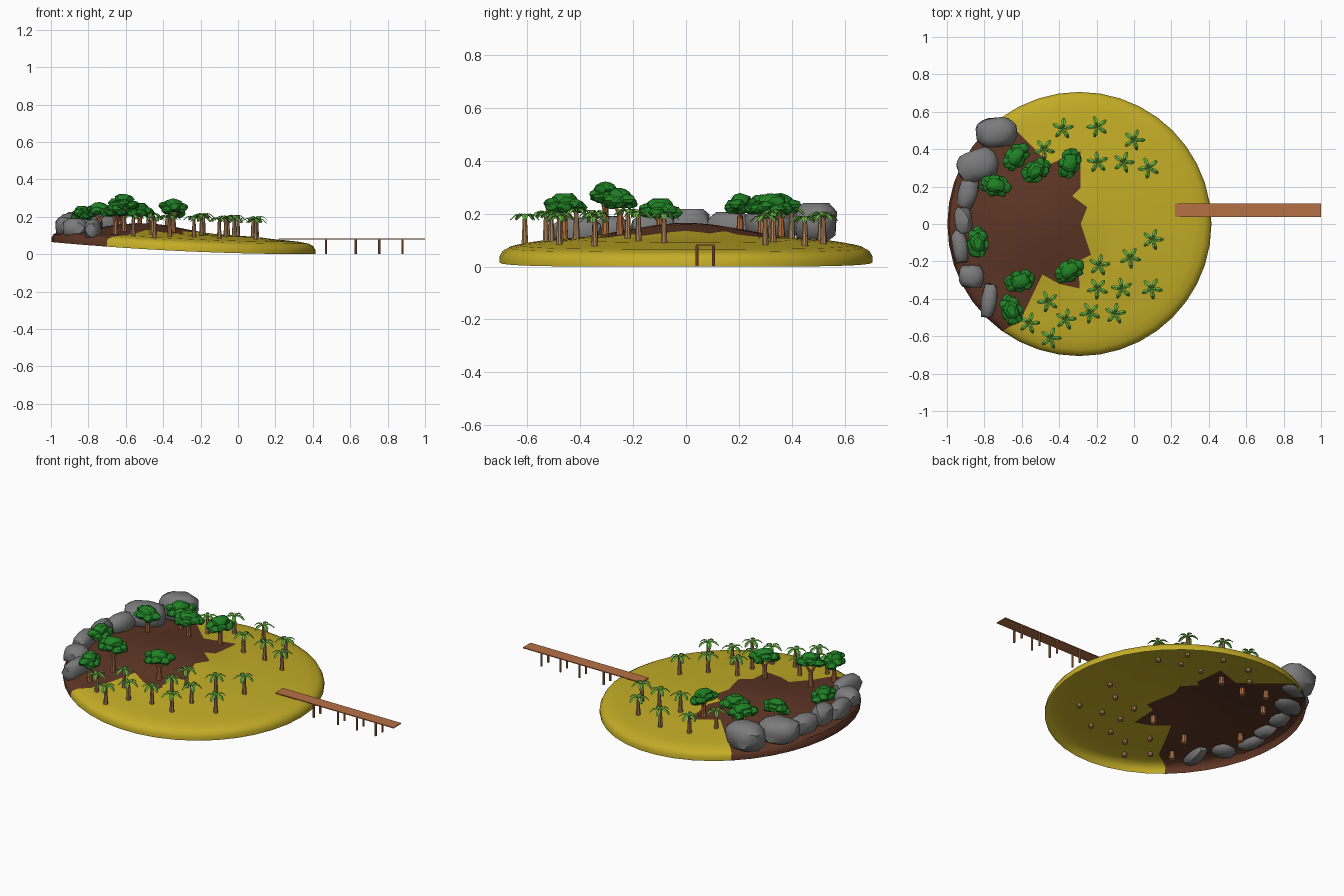
import bpy, bmesh, math, random
from mathutils import Vector, Matrix
from mathutils.geometry import intersect_point_line

random.seed(4)
cube = bpy.data.objects.get("Cube")
if cube:
    bpy.data.objects.remove(cube)


def material(name, rgb):
    m = bpy.data.materials.new(name)
    m.use_nodes = True
    m.diffuse_color = (*rgb, 1)
    m.node_tree.nodes["Principled BSDF"].inputs["Base Color"].default_value = (*rgb, 1)
    return m


SAND = material("sand yellow", (0.55, 0.42, 0.02))
SOIL = material("soil brown", (0.11, 0.036, 0.018))
STONE = material("stone grey", (0.2, 0.2, 0.2))
FROND = material("frond green", (0.15, 0.5, 0.06))
LEAF = material("leaf green", (0.014, 0.22, 0.018))
TAN = material("palm bark tan", (0.42, 0.23, 0.1))
BARK = material("tree bark orange", (0.45, 0.16, 0.055))
PLANK = material("plank brown", (0.47, 0.16, 0.06))


def to_mesh(name, bm, mats):
    mesh = bpy.data.meshes.new(name)
    bm.to_mesh(mesh)
    bm.free()
    for m in mats:
        mesh.materials.append(m)
    return mesh


def place(name, mesh, loc=(0, 0, 0), turn=0, smooth=None):
    ob = bpy.data.objects.new(name, mesh)
    bpy.context.collection.objects.link(ob)
    ob.location = loc
    ob.rotation_euler.z = turn
    if smooth:
        bpy.ops.object.select_all(action='DESELECT')
        ob.select_set(True)
        bpy.context.view_layer.objects.active = ob
        bpy.ops.object.shade_smooth_by_angle(angle=math.radians(smooth))
    return ob


def limb(bm, a, b, r1, r2, sides=8):
    """Tapered stick from a to b."""
    a, b = Vector(a), Vector(b)
    rot = (b - a).to_track_quat('Z', 'Y').to_matrix().to_4x4()
    bmesh.ops.create_cone(bm, cap_ends=True, segments=sides, radius1=r1, radius2=r2,
                          depth=(b - a).length, matrix=Matrix.Translation((a + b) / 2) @ rot)


# Island: open domed shell, raised toward the rocky end
CX, R = -0.292, 0.706
PROFILE = [(1.0, 0), (1.0, 0.022), (0.985, 0.042), (0.95, 0.056), (0.88, 0.066), (0.78, 0.073),
           (0.68, 0.079), (0.57, 0.088), (0.46, 0.092), (0.36, 0.095), (0.27, 0.097),
           (0.18, 0.099), (0.09, 0.1), (0.0, 0.1)]


def lift(x, y):
    tilt = 0.065 * max(0, (0.414 - x) / 1.412) ** 2
    d = min(1, math.hypot(x + 0.5, y) / 0.41)
    return tilt + 0.042 * (1 - d * d * (3 - 2 * d))


def ground(x, y):
    f = min(1, math.hypot(x - CX, y) / R)
    for (f1, z1), (f0, z0) in zip(PROFILE[1:], PROFILE[2:]):
        if f0 <= f <= f1:
            return z0 + (z1 - z0) * (f - f0) / (f1 - f0) + lift(x, y)
    return lift(x, y)


bm = bmesh.new()
SEG = 40
rings = []
for f, z in PROFILE[:-1]:
    ring = []
    for i in range(SEG):
        a = math.tau * i / SEG
        x, y = CX + R * f * math.cos(a), R * f * math.sin(a)
        ring.append(bm.verts.new((x, y, z + lift(x, y))))
    rings.append(ring)
peak = bm.verts.new((CX, 0, PROFILE[-1][1] + lift(CX, 0)))
for i in range(SEG):
    j = (i + 1) % SEG
    for low, high in zip(rings, rings[1:]):
        bm.faces.new((low[i], low[j], high[j], high[i]))
    bm.faces.new((rings[-1][i], rings[-1][j], peak))

# Jagged soil patch cut into the shell
PATCH = [Vector(p) for p in [(-0.7, -0.8), (-0.7, -0.57), (-0.61, -0.52), (-0.49, -0.27), (-0.4, -0.32),
         (-0.29, -0.345), (-0.3, -0.2), (-0.23, -0.165), (-0.285, 0), (-0.25, 0.09), (-0.33, 0.15),
         (-0.285, 0.195), (-0.285, 0.39), (-0.37, 0.355), (-0.45, 0.32), (-0.57, 0.44),
         (-0.7, 0.57), (-0.7, 0.8), (-1.2, 0.8), (-1.2, -0.8)]]
EDGES = list(zip(PATCH, PATCH[1:] + PATCH[:1]))


def overlaps(face, p, q):
    return all(min(v.co[k] for v in face.verts) <= max(p[k], q[k]) + 0.005 and
               max(v.co[k] for v in face.verts) >= min(p[k], q[k]) - 0.005 for k in (0, 1))


def inside(c):
    hit = False
    for p, q in EDGES:
        if (p.y > c.y) != (q.y > c.y) and c.x < p.x + (q.x - p.x) * (c.y - p.y) / (q.y - p.y):
            hit = not hit
    return hit


for p, q in EDGES[:17]:
    faces = [f for f in bm.faces if overlaps(f, p, q)]
    geom = faces + list({e for f in faces for e in f.edges}) + list({v for f in faces for v in f.verts})
    d = q - p
    bmesh.ops.bisect_plane(bm, geom=geom, dist=1e-5, plane_co=(p.x, p.y, 0), plane_no=(d.y, -d.x, 0))
for f in bm.faces:
    f.material_index = int(inside(f.calc_center_median()))
place("island", to_mesh("island", bm, [SAND, SOIL]), smooth=35)


# Palms: tapered trunk with five drooping folded fronds
def palm_mesh():
    bm = bmesh.new()
    limb(bm, (0, 0, -0.02), (0, 0, 0.1), 0.014, 0.008)
    for f in bm.faces:
        f.material_index = 1
    for k in range(5):
        turn = Matrix.Rotation(math.tau * k / 5, 3, 'Z')
        rows = []
        for r, z, w in [(0, 0.1, 0.004), (0.02, 0.113, 0.01), (0.04, 0.108, 0.012), (0.058, 0.09, 0.005)]:
            rows.append([bm.verts.new(turn @ Vector((r, s * w, z - abs(s) * 0.004))) for s in (-1, 0, 1)])
        for a, b in zip(rows, rows[1:]):
            for s in (0, 1):
                bm.faces.new((a[s], b[s], b[s + 1], a[s + 1]))
    return to_mesh("palm", bm, [FROND, TAN])


palm = palm_mesh()
for x, y in [(-.38, .51), (-.195, .52), (0, .45), (-.48, .4), (-.195, .33), (-.055, .33), (.08, .3),
             (.1, -.083), (-.02, -.18), (-.185, -.22), (-.195, -.345), (-.065, -.345), (.095, -.345),
             (-.46, -.415), (-.365, -.51), (-.235, -.475), (-.1, -.48), (-.56, -.53), (-.445, -.61)]:
    place("palm", palm, (x, y, ground(x, y)), random.uniform(0, math.tau))


# Broad trees: forked trunk under a cluster of faceted leaf clumps
def blob(bm, centre, size, detail, rough):
    made = bmesh.ops.create_icosphere(bm, subdivisions=detail, radius=1)["verts"]
    for v in made:
        v.co = Vector(centre) + Vector(c * s for c, s in zip(v.co * random.uniform(1 - rough, 1 + rough), size))


def crown_mesh():
    bm = bmesh.new()
    blob(bm, (0, 0, 0.012), (0.055, 0.04, 0.032), 2, 0.14)
    for k in range(7):
        a = math.tau * k / 7
        blob(bm, (0.053 * math.cos(a), 0.03 * math.sin(a), random.uniform(-0.02, 0.006)),
             (0.034, 0.03, 0.021), 2, 0.16)
    return to_mesh("crown", bm, [LEAF])


crowns = [crown_mesh() for _ in range(3)]
for i, (x, y, turn, z) in enumerate([(-.63, .36, 50, .235), (-.525, .285, 30, .23), (-.345, .325, 70, .235),
                                     (-.74, .205, -10, .235), (-.835, -.1, 90, .215), (-.61, -.305, 15, .28),
                                     (-.345, -.25, 30, .255), (-.655, -.46, 110, .235)]):
    h = ground(x, y) - z
    bm = bmesh.new()
    limb(bm, (0, 0, h - 0.045), (0, 0, h * 0.4), 0.017, 0.011)
    for s in (-1, 1):
        limb(bm, (0, 0, h * 0.5), (s * 0.04, s * 0.01, 0), 0.008, 0.005, 6)
    place("tree_trunk", to_mesh("tree_trunk", bm, [BARK]), (x, y, z), math.radians(turn), 40)
    place("tree_crown", crowns[i % 3], (x, y, z), math.radians(turn))

# Boulders along the high rim: position, half sizes, turn
for x, y, z, sx, sy, sz, turn in [(-.735, .49, .165, .118, .085, .082, 5), (-.835, .315, .16, .118, .088, .072, 20),
                                  (-.89, .165, .15, .056, .085, .062, -15), (-.912, .02, .155, .05, .075, .068, 5),
                                  (-.93, -.12, .145, .045, .095, .058, 8), (-.87, -.28, .14, .072, .065, .055, 0),
                                  (-.775, -.41, .13, .044, .098, .06, -8)]:
    bm = bmesh.new()
    blob(bm, (0, 0, 0), (sx, sy, sz), 2, 0.09)
    for v in bm.verts:  # square the boulder off slightly
        for k, s in enumerate((sx, sy, sz)):
            v.co[k] = max(-0.93 * s, min(0.93 * s, v.co[k] * 1.1))
    place("boulder", to_mesh("boulder", bm, [STONE]), (x, y, z), math.radians(turn), 40)


# Pier: thin deck on paired posts
def box(name, lo, hi, mat):
    bm = bmesh.new()
    bmesh.ops.create_cube(bm, size=1)
    for v in bm.verts:
        v.co = [a + (b - a) * (c + 0.5) for a, b, c in zip(lo, hi, v.co)]
    place(name, to_mesh(name, bm, [mat]))


box("pier_deck", (0.22, 0.037, 0.078), (1.0, 0.11, 0.083), PLANK)
for x in (0.47, 0.63, 0.755, 0.88):
    for y in (0.042, 0.104):
        bm = bmesh.new()
        limb(bm, (x, y, 0), (x, y, 0.079), 0.006, 0.006)
        place("pier_post", to_mesh("pier_post", bm, [PLANK]), smooth=40)
